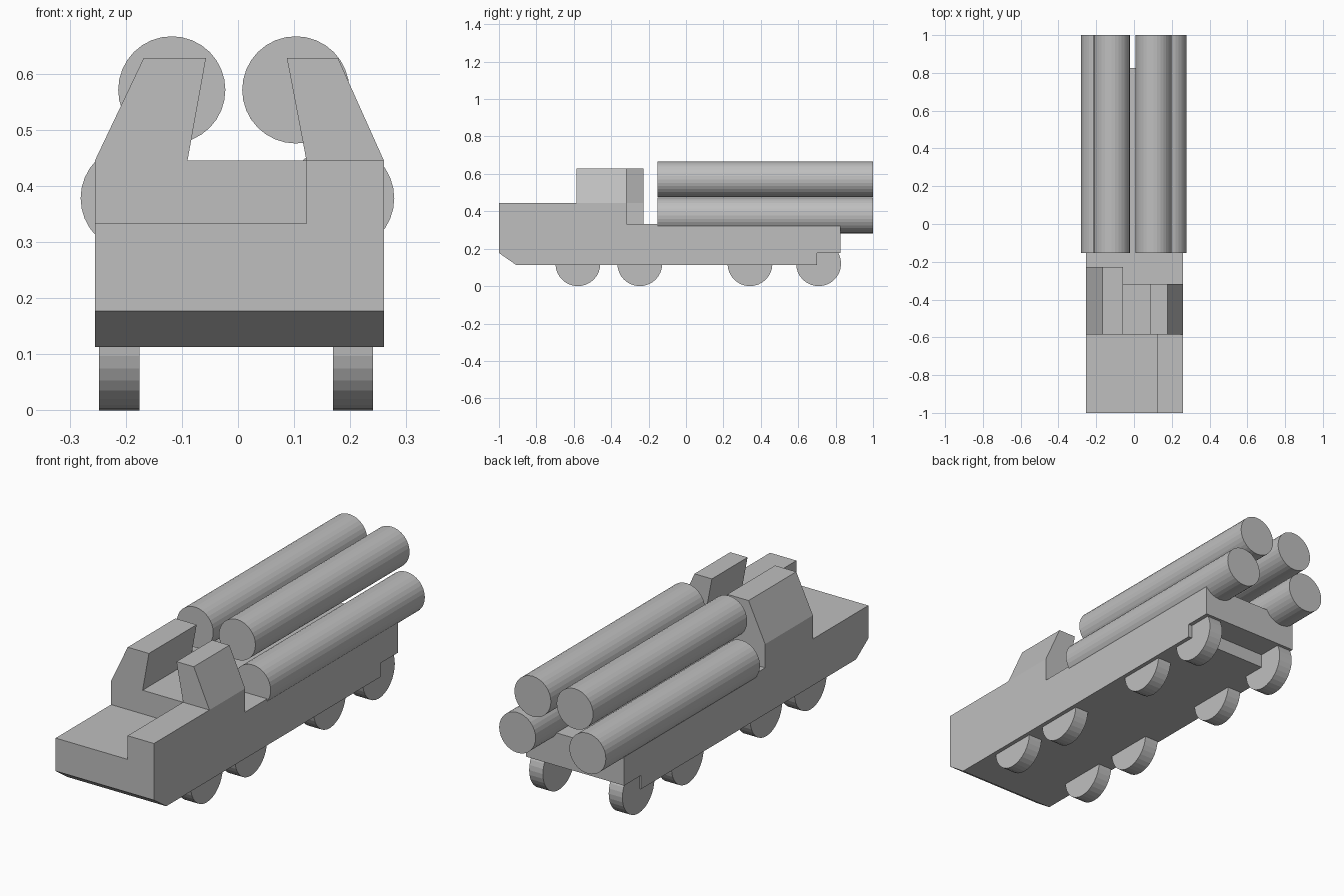
import bpy, bmesh
from mathutils import Matrix

cube = bpy.data.objects.get("Cube")
if cube:
    bpy.data.objects.remove(cube, do_unlink=True)

grey = bpy.data.materials.new("plain grey")
grey.use_nodes = True
COLOUR = (0.52, 0.52, 0.52, 1)
grey.diffuse_color = COLOUR
grey.node_tree.nodes["Principled BSDF"].inputs["Base Color"].default_value = COLOUR


def finish(name, bm):
    bmesh.ops.recalc_face_normals(bm, faces=bm.faces)
    mesh = bpy.data.meshes.new(name)
    bm.to_mesh(mesh)
    bm.free()
    mesh.materials.append(grey)
    obj = bpy.data.objects.new(name, mesh)
    bpy.context.collection.objects.link(obj)
    return obj


def prism(name, profile, axis, start, end):
    """Extrude a profile along x (points are y, z) or along y (points are x, z)."""
    bm = bmesh.new()
    place = (lambda a, b: (start, a, b)) if axis == "x" else (lambda a, b: (a, start, b))
    face = bm.faces.new([bm.verts.new(place(a, b)) for a, b in profile])
    new = bmesh.ops.extrude_face_region(bm, geom=[face])["geom"]
    depth = end - start
    bmesh.ops.translate(bm, verts=[v for v in new if isinstance(v, bmesh.types.BMVert)],
                        vec=(depth, 0, 0) if axis == "x" else (0, depth, 0))
    return finish(name, bm)


def cylinder(name, axis, radius, length, centre):
    bm = bmesh.new()
    bmesh.ops.create_cone(bm, cap_ends=True, segments=32, radius1=radius,
                          radius2=radius, depth=length)
    turn = Matrix.Rotation(1.5707963, 4, "Y" if axis == "x" else "X")
    bmesh.ops.transform(bm, matrix=Matrix.Translation(centre) @ turn, verts=bm.verts)
    return finish(name, bm)


# Body dimensions
RIGHT, LEFT = -0.255, 0.26
DECK, SHOULDER, ROOF = 0.333, 0.445, 0.628
CAB_FRONT, CAB_BACK, LONG_BACK = -0.585, -0.318, -0.228

# Chassis with bevelled nose and notched tail
prism("chassis", [(-1, DECK), (-1, 0.177), (-0.908, 0.113), (0.7, 0.113),
                  (0.7, 0.178), (0.827, 0.178), (0.827, DECK)], "x", RIGHT, LEFT)

# Raised hood strip on one side
prism("raised_hood", [(-1, DECK), (CAB_FRONT, DECK), (CAB_FRONT, SHOULDER),
                      (-1, SHOULDER)], "x", 0.122, LEFT)

# Two leaning cab towers and the low bridge between them
prism("right_cab_tower", [(RIGHT, DECK), (RIGHT, SHOULDER), (-0.168, ROOF),
                          (-0.057, ROOF), (-0.09, SHOULDER), (-0.09, DECK)],
      "y", CAB_FRONT, LONG_BACK)
prism("left_cab_tower", [(LEFT, DECK), (LEFT, SHOULDER), (0.178, ROOF),
                         (0.087, ROOF), (0.122, SHOULDER), (0.122, DECK)],
      "y", CAB_FRONT, CAB_BACK)
prism("cab_bridge", [(-0.09, DECK), (0.122, DECK), (0.122, SHOULDER),
                     (-0.09, SHOULDER)], "y", CAB_FRONT, CAB_BACK)

# Four long tubes
TUBE_BACK, TUBE_FRONT = 1.0, -0.153
for name, x, z in (("lower_right_tube", -0.185, 0.378), ("lower_left_tube", 0.183, 0.378),
                   ("upper_right_tube", -0.118, 0.571), ("upper_left_tube", 0.103, 0.571)):
    cylinder(name, "y", 0.0955, TUBE_BACK - TUBE_FRONT,
             (x, (TUBE_BACK + TUBE_FRONT) / 2, z))

# Four wheels along each side
for side, x in (("right", -0.2115), ("left", 0.205)):
    for i, y in enumerate((-0.578, -0.247, 0.342, 0.709)):
        cylinder(f"{side}_wheel_{i + 1}", "x", 0.12, 0.072, (x, y, 0.12))
